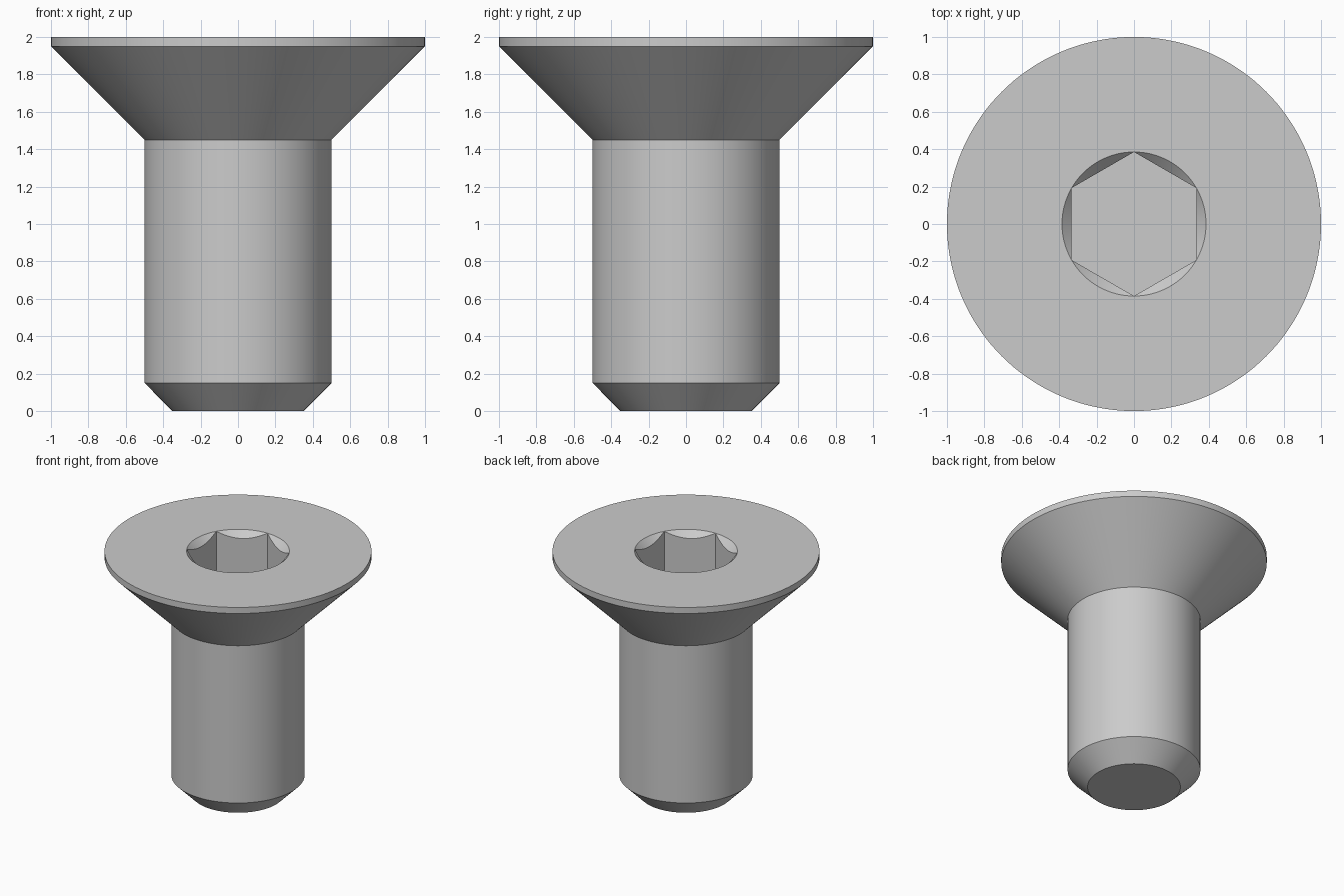
import bpy, bmesh
from math import cos, sin, pi, radians

default = bpy.data.objects.get("Cube")
if default:
    bpy.data.objects.remove(default, do_unlink=True)

SEGMENTS = 144                 # multiple of 12, so hex corners fall on a step
HEX_RADIUS = 0.385             # corner radius of the socket
TOP, SOCKET_FLOOR = 2.0, 1.6

steel = bpy.data.materials.new("plain grey steel")
steel.use_nodes = True
grey = (0.6, 0.6, 0.6, 1.0)
steel.diffuse_color = grey
steel.node_tree.nodes["Principled BSDF"].inputs["Base Color"].default_value = grey


def hex_radius(angle):
    """Distance from the axis to the hexagon wall, with corners on +-y."""
    return HEX_RADIUS * cos(pi / 6) / cos((angle % (pi / 3)) - pi / 3 if
                                          angle % (pi / 3) > pi / 6 else angle % (pi / 3))


def ring(bm, radius, height):
    """One ring of vertices; radius and height are functions of the angle."""
    verts = []
    for i in range(SEGMENTS):
        a = 2 * pi * i / SEGMENTS
        verts.append(bm.verts.new((radius(a) * cos(a), radius(a) * sin(a), height(a))))
    return verts


bm = bmesh.new()

# Outside: point chamfer, shank, countersunk head, rim, top face
profile = [(0.35, 0), (0.5, 0.15), (0.5, 1.45), (1, 1.95), (1, TOP), (HEX_RADIUS, TOP)]
rings = [ring(bm, lambda a, r=r: r, lambda a, z=z: z) for r, z in profile]

# Socket: conical lead-in meeting the hexagon walls, then the flat floor
rings.append(ring(bm, hex_radius, lambda a: TOP - (HEX_RADIUS - hex_radius(a))))
rings.append(ring(bm, hex_radius, lambda a: SOCKET_FLOOR))

for low, high in zip(rings, rings[1:]):
    for i in range(SEGMENTS):
        j = (i + 1) % SEGMENTS
        bm.faces.new((low[i], low[j], high[j], high[i]))
bm.faces.new(rings[0][::-1])
bm.faces.new(rings[-1])

# Close the lead-in at the hexagon corners
bmesh.ops.remove_doubles(bm, verts=bm.verts, dist=0.00001)
bmesh.ops.recalc_face_normals(bm, faces=bm.faces)

mesh = bpy.data.meshes.new("countersunk_screw")
bm.to_mesh(mesh)
bm.free()
mesh.materials.append(steel)
screw = bpy.data.objects.new("countersunk_screw", mesh)
bpy.context.collection.objects.link(screw)

bpy.ops.object.select_all(action='DESELECT')
screw.select_set(True)
bpy.context.view_layer.objects.active = screw
bpy.ops.object.shade_smooth_by_angle(angle=radians(30))
